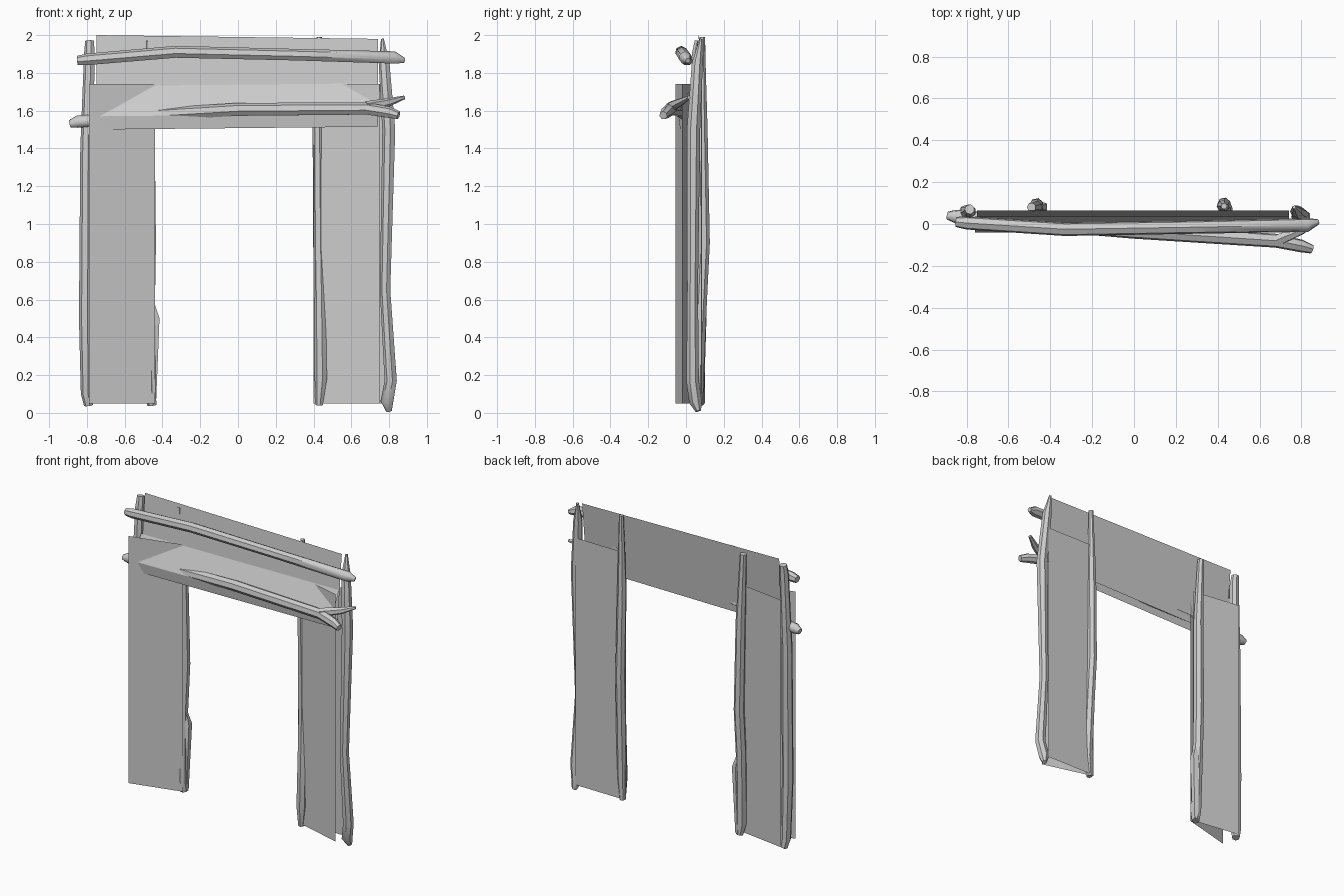
import bpy, bmesh, math
from mathutils import Vector

cube = bpy.data.objects.get("Cube")
if cube:
    bpy.data.objects.remove(cube)

grey = bpy.data.materials.new("weathered_grey")
grey.use_nodes = True
COLOUR = (0.6, 0.6, 0.6, 1)
grey.diffuse_color = COLOUR
grey.node_tree.nodes["Principled BSDF"].inputs["Base Color"].default_value = COLOUR


def finish(name, bm, smooth):
    mesh = bpy.data.meshes.new(name)
    bm.to_mesh(mesh)
    bm.free()
    mesh.materials.append(grey)
    obj = bpy.data.objects.new(name, mesh)
    bpy.context.collection.objects.link(obj)
    if smooth:
        bpy.ops.object.select_all(action='DESELECT')
        obj.select_set(True)
        bpy.context.view_layer.objects.active = obj
        bpy.ops.object.shade_smooth_by_angle(angle=math.radians(50))
    return obj


def log(name, path, sides=7):
    """Rough pole through (x, y, z, radius) points."""
    bm = bmesh.new()
    points = [Vector(p[:3]) for p in path]
    rings = []
    for i, p in enumerate(points):
        t = points[min(i + 1, len(points) - 1)] - points[max(i - 1, 0)]
        u = t.cross(Vector((0, 1, 0))).normalized()
        v = t.cross(u).normalized()
        ring = []
        for k in range(sides):
            a = math.tau * k / sides
            ring.append(bm.verts.new(p + path[i][3] * (u * math.cos(a) + v * math.sin(a))))
        rings.append(ring)
    for a, b in zip(rings, rings[1:]):
        for k in range(sides):
            n = (k + 1) % sides
            bm.faces.new((a[k], a[n], b[n], b[k]))
    bm.faces.new(rings[0])
    bm.faces.new(rings[-1])
    bmesh.ops.recalc_face_normals(bm, faces=bm.faces)
    return finish(name, bm, True)


def sheet(name, lower, upper):
    """Thin board strip joining two rows of points."""
    bm = bmesh.new()
    a = [bm.verts.new(p) for p in lower]
    b = [bm.verts.new(p) for p in upper]
    for i in range(len(a) - 1):
        bm.faces.new((a[i], a[i + 1], b[i + 1], b[i]))
    return finish(name, bm, False)


def wall(name, x0, y0, x1, y1, top):
    ends = ((x0, y0), (x1, y1))
    sheet(name, [(x, y, 0.05) for x, y in ends], [(x, y, top) for x, y in ends])


# Crossed upright boards on both sides of the opening
wall("right_front_board", -0.79, -0.055, -0.44, 0.035, 1.74)
wall("right_back_board", -0.79, 0.1, -0.45, 0.05, 1.74)
wall("left_front_board", 0.40, 0.075, 0.75, -0.02, 1.74)
wall("left_back_board", 0.42, 0.085, 0.78, 0.08, 1.74)

# Lintel: tall back board and a bent board leaning on its front
sheet("lintel_back_board", [(-0.75, 0.02, 1.52), (0.74, 0.02, 1.53)],
      [(-0.75, 0.065, 2.0), (0.74, 0.065, 1.98)])
profile = [(-0.03, 1.5), (-0.04, 1.57), (0.035, 1.73)]
sheet("lintel_front_board", [(-0.76, y, z) for y, z in profile],
      [(0.74, y, z + 0.015) for y, z in profile])

# Upright poles
log("right_outer_pole", [(-0.79, 0.07, 0.04, 0.025), (-0.80, 0.06, 0.1, 0.032),
                         (-0.805, 0.05, 0.5, 0.037), (-0.80, 0.05, 1.4, 0.035),
                         (-0.785, 0.06, 1.9, 0.03), (-0.785, 0.07, 1.97, 0.024)])
log("right_inner_pole", [(-0.455, 0.07, 0.04, 0.025), (-0.465, 0.06, 0.12, 0.035),
                         (-0.47, 0.075, 0.6, 0.034), (-0.465, 0.09, 0.9, 0.034),
                         (-0.47, 0.08, 1.5, 0.032), (-0.49, 0.08, 1.97, 0.022)])
log("left_inner_pole", [(0.43, 0.07, 0.04, 0.02), (0.44, 0.06, 0.18, 0.034),
                        (0.435, 0.08, 0.6, 0.032), (0.43, 0.095, 0.9, 0.032),
                        (0.425, 0.085, 1.5, 0.03), (0.43, 0.085, 1.99, 0.015)])
log("left_outer_pole", [(0.80, 0.065, 0.01, 0.016), (0.79, 0.05, 0.06, 0.035),
                        (0.81, 0.035, 0.17, 0.034), (0.78, 0.035, 0.65, 0.029),
                        (0.80, 0.04, 1.5, 0.036), (0.775, 0.06, 1.85, 0.03),
                        (0.765, 0.08, 1.98, 0.008)])
log("right_inner_pole_knot", [(-0.45, 0.075, 0.05, 0.02), (-0.44, 0.08, 0.5, 0.03),
                              (-0.45, 0.08, 0.58, 0.01)], 5)

# Crossbars and the forked branch
log("upper_crossbar", [(-0.85, 0.01, 1.865, 0.025), (-0.80, 0.005, 1.87, 0.032),
                       (-0.33, -0.025, 1.91, 0.033), (0.3, -0.015, 1.895, 0.032),
                       (0.83, -0.005, 1.88, 0.034), (0.88, 0.01, 1.865, 0.014)])
log("lower_crossbar", [(-0.89, 0.04, 1.53, 0.02), (-0.85, 0.035, 1.54, 0.034),
                       (-0.5, 0.005, 1.575, 0.034), (0.0, -0.035, 1.605, 0.036),
                       (0.68, -0.08, 1.61, 0.034), (0.8, -0.105, 1.59, 0.031),
                       (0.85, -0.12, 1.575, 0.022)])
log("crossbar_branch", [(0.68, -0.08, 1.62, 0.03), (0.8, -0.03, 1.645, 0.022),
                        (0.88, 0.015, 1.67, 0.01)], 6)
